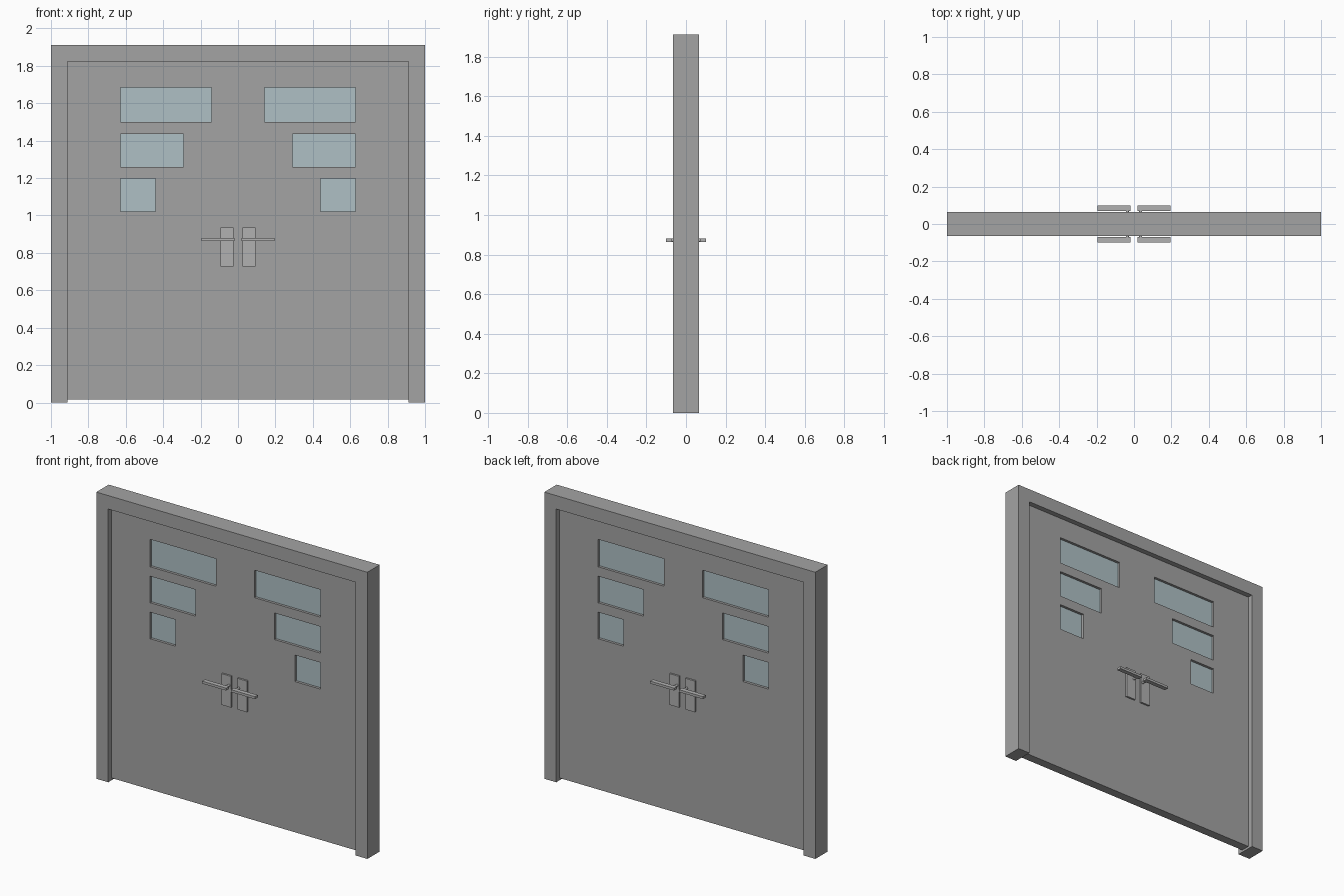
import bpy, bmesh, math
from mathutils import Matrix, Vector

if "Cube" in bpy.data.objects:
    bpy.data.objects.remove(bpy.data.objects["Cube"])


def material(name, rgb):
    m = bpy.data.materials.new(name)
    m.diffuse_color = (*rgb, 1)
    m.use_nodes = True
    m.node_tree.nodes["Principled BSDF"].inputs["Base Color"].default_value = m.diffuse_color
    return m


GREY = material("door grey", (0.37, 0.37, 0.37))
GLASS = material("pale glass", (0.43, 0.53, 0.56))
METAL = material("handle metal", (0.44, 0.44, 0.44))


def finish(name, bm, mat):
    bmesh.ops.recalc_face_normals(bm, faces=bm.faces)
    me = bpy.data.meshes.new(name)
    bm.to_mesh(me)
    bm.free()
    me.materials.append(mat)
    ob = bpy.data.objects.new(name, me)
    bpy.context.collection.objects.link(ob)
    return ob


def add_box(bm, x, y, z):
    """Box from (low, high) ranges on each axis."""
    mid = Vector([(a + b) / 2 for a, b in (x, y, z)])
    size = [abs(b - a) for a, b in (x, y, z)]
    bmesh.ops.create_cube(bm, size=1, matrix=Matrix.Translation(mid) @ Matrix.Diagonal((*size, 1)))


def box(name, x, y, z, mat):
    bm = bmesh.new()
    add_box(bm, x, y, z)
    return finish(name, bm, mat)


# Frame: an upside-down U profile extruded through its depth
W, H, IW, IH, D = 1.0, 1.912, 0.912, 1.822, 0.065
bm = bmesh.new()
outline = [(-W, 0), (-W, H), (W, H), (W, 0), (IW, 0), (IW, IH), (-IW, IH), (-IW, 0)]
face = bm.faces.new([bm.verts.new((x, -D, z)) for x, z in outline])
ext = bmesh.ops.extrude_face_region(bm, geom=[face])
bmesh.ops.translate(bm, vec=(0, 2 * D, 0), verts=[v for v in ext["geom"] if isinstance(v, bmesh.types.BMVert)])
finish("door_frame", bm, GREY)

# Door slab, with the window openings cut through
T = 0.03
door = box("door_slab", (-IW, IW), (-T, T), (0.015, IH), GREY)
windows = [(0.142, 1.50, 1.683), (0.291, 1.26, 1.437), (0.440, 1.02, 1.197)]
cut = bmesh.new()
for side in (-1, 1):
    for inner, z0, z1 in windows:
        add_box(cut, (side * inner, side * 0.628), (-0.1, 0.1), (z0, z1))
cutter = finish("window_cutter", cut, GREY)
cutter.hide_render = True
mod = door.modifiers.new("windows", "BOOLEAN")
mod.operation, mod.solver, mod.object = "DIFFERENCE", "EXACT", cutter
bpy.context.view_layer.objects.active = door
bpy.ops.object.modifier_apply(modifier=mod.name)
bpy.data.objects.remove(cutter)

# Recessed glass panes
for side, label in ((-1, "left"), (1, "right")):
    for i, (inner, z0, z1) in enumerate(windows):
        box(f"{label}_pane_{i + 1}", (side * inner, side * 0.628), (-0.013, 0.013), (z0, z1), GLASS)

# Handles on both leaves and both faces: back plate, round stem, lever bar
for sx, lx in ((-1, "left"), (1, "right")):
    for sy, ly in ((-1, "front"), (1, "back")):
        tag = f"{lx}_{ly}"
        box(f"{tag}_handle_plate", (sx * 0.024, sx * 0.094), (sy * T, sy * 0.042), (0.727, 0.935), METAL)
        box(f"{tag}_handle_lever", (sx * 0.018, sx * 0.195), (sy * 0.07, sy * 0.1), (0.864, 0.880), METAL)
        bm = bmesh.new()
        bmesh.ops.create_cone(bm, cap_ends=True, segments=12, radius1=0.008, radius2=0.008, depth=0.034,
                              matrix=Matrix.Translation((sx * 0.036, sy * 0.057, 0.872))
                              @ Matrix.Rotation(math.pi / 2, 4, "X"))
        finish(f"{tag}_handle_stem", bm, METAL)
